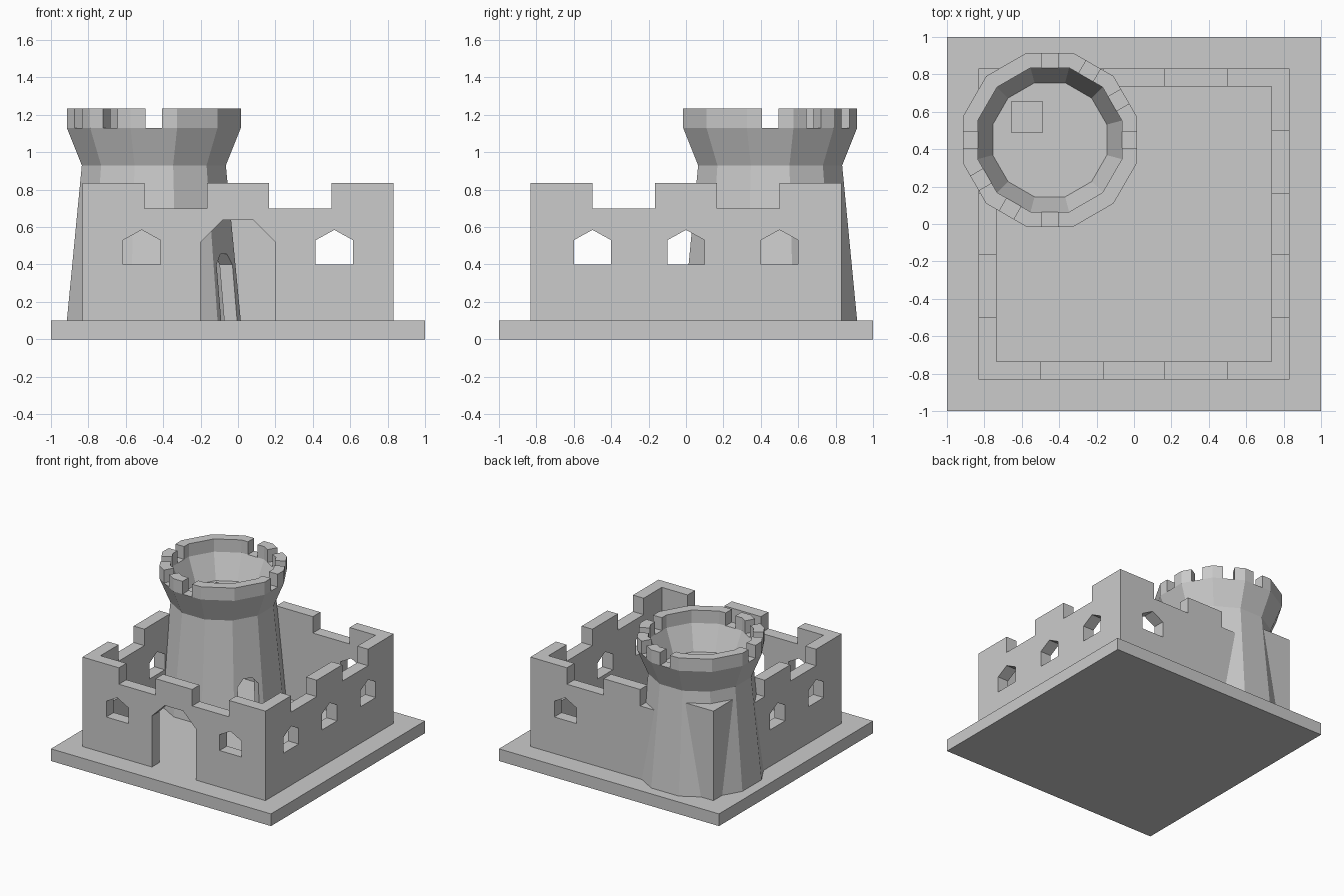
import bpy, bmesh
from math import cos, sin, pi, radians
from mathutils import Matrix, Vector

if "Cube" in bpy.data.objects:
    bpy.data.objects.remove(bpy.data.objects["Cube"])

TC = Vector((-0.45, 0.45, 0))   # tower axis


def make(name, bm):
    bmesh.ops.recalc_face_normals(bm, faces=bm.faces)
    me = bpy.data.meshes.new(name)
    bm.to_mesh(me)
    bm.free()
    ob = bpy.data.objects.new(name, me)
    bpy.context.collection.objects.link(ob)
    return ob


def box(name, x0, x1, y0, y1, z0, z1):
    bm = bmesh.new()
    bmesh.ops.create_cube(bm, size=1)
    for v in bm.verts:
        v.co = ((x0 + x1) / 2 + v.co.x * (x1 - x0),
                (y0 + y1) / 2 + v.co.y * (y1 - y0),
                (z0 + z1) / 2 + v.co.z * (z1 - z0))
    return make(name, bm)


def prism(name, pts, d0, d1, angle=0, origin=(0, 0, 0)):
    """Upright (across, z) outline pushed from d0 to d1 along the heading angle."""
    bm = bmesh.new()
    f = bm.faces.new([bm.verts.new((d0, a, z)) for a, z in pts])
    ext = bmesh.ops.extrude_face_region(bm, geom=[f])["geom"]
    bmesh.ops.translate(bm, vec=(d1 - d0, 0, 0),
                        verts=[g for g in ext if isinstance(g, bmesh.types.BMVert)])
    bm.transform(Matrix.Translation(origin) @ Matrix.Rotation(radians(angle), 4, 'Z'))
    return make(name, bm)


def turned(name, rings, n=12):
    """Closed n-sided solid on the tower axis; rings are (flat radius, z)."""
    bm = bmesh.new()
    loops = []
    for r, z in rings:
        R = r / cos(pi / n)
        loops.append([bm.verts.new((TC.x + R * cos((2 * i + 1) * pi / n),
                                    TC.y + R * sin((2 * i + 1) * pi / n), z)) for i in range(n)])
    for a, b in zip(loops, loops[1:]):
        for i in range(n):
            j = (i + 1) % n
            bm.faces.new((a[i], a[j], b[j], b[i]))
    bm.faces.new(loops[0])
    bm.faces.new(loops[-1])
    return make(name, bm)


def cut(target, cutter):
    cutter.hide_render = True
    m = target.modifiers.new("cut", 'BOOLEAN')
    m.operation, m.solver, m.object = 'DIFFERENCE', 'EXACT', cutter
    bpy.context.view_layer.objects.active = target
    bpy.ops.object.modifier_apply(modifier=m.name)
    bpy.data.objects.remove(cutter, do_unlink=True)


def gable(c, w, z0, z1, z2):
    return [(c - w, z0), (c + w, z0), (c + w, z1), (c, z2), (c - w, z1)]


def arch(w, t, z0, z1, z2):
    return [(-w, z0), (w, z0), (w, z1), (t, z2), (-t, z2), (-w, z1)]


# base slab
box("base", -1, 1, -1, 1, 0, 0.1)

# curtain walls with battlements
W = 0.832
walls = box("walls", -W, W, -W, W, 0.1, 0.835)
cut(walls, box("cutter", -0.735, 0.735, -0.735, 0.735, 0, 1))
for c in (-0.333, 0.333):
    cut(walls, box("cutter", c - 0.167, c + 0.167, -1, 1, 0.7, 1))
    cut(walls, box("cutter", -1, 1, c - 0.167, c + 0.167, 0.7, 1))

# wall windows
for c in (-0.515, 0.515):
    cut(walls, prism("cutter", gable(c, 0.1, 0.4, 0.53, 0.585), -1, 1, -90))
for c in (-0.5, 0, 0.5):
    cut(walls, prism("cutter", gable(c, 0.1, 0.4, 0.53, 0.585), -1, 1))

# main gate
cut(walls, prism("cutter", arch(0.2, 0.083, 0.05, 0.52, 0.637), 0.6, 1, -90))

# walls stop at the tower
outer = [(0.465, 0.1), (0.385, 0.93), (0.465, 1.13), (0.465, 1.235)]
cut(walls, turned("cutter", [(0.47, 0.05)] + outer[1:]))

# tower: hollow shaft, flared top
tower = turned("tower", outer)
cut(tower, turned("cutter", [(0.305, 0.93), (0.385, 1.13), (0.385, 1.3)]))
cut(tower, turned("cutter", [(0.39, 0.05), (0.313, 0.85)]))

# tower battlement gaps
for k in range(6):
    cut(tower, prism("cutter", [(-0.044, 1.13), (0.044, 1.13), (0.044, 1.3), (-0.044, 1.3)],
                     -0.6, 0.6, 30 * k, TC))

# tower hatch, door and window
cut(tower, box("cutter", -0.655, -0.49, 0.49, 0.655, 0.8, 1))
cut(tower, prism("cutter", arch(0.085, 0.035, 0.05, 0.4, 0.455), 0.2, 0.6, -30, TC))
cut(tower, prism("cutter", gable(0, 0.056, 0.525, 0.605, 0.635), 0.2, 0.6, 150, TC))
